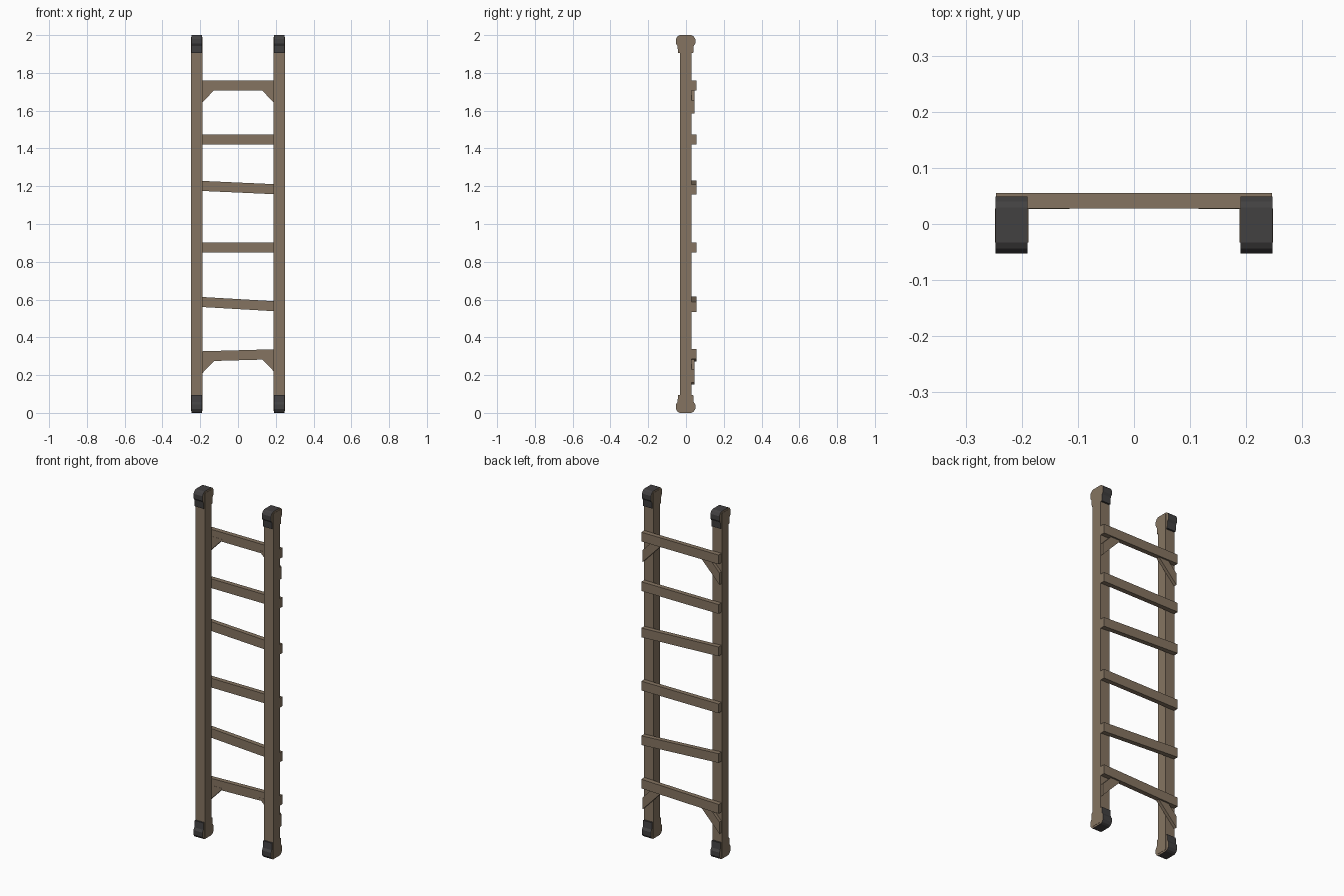
import bpy, bmesh, math

if "Cube" in bpy.data.objects:
    bpy.data.objects.remove(bpy.data.objects["Cube"])


def material(name, rgb):
    m = bpy.data.materials.new(name)
    m.diffuse_color = (*rgb, 1)
    m.use_nodes = True
    m.node_tree.nodes["Principled BSDF"].inputs["Base Color"].default_value = m.diffuse_color
    return m


WOOD = material("weathered wood", (0.235, 0.175, 0.12))
DARK = material("dark rubber", (0.055, 0.052, 0.053))


def prism(name, pts, axis, lo, hi, mats):
    """Extrude a 2D profile: axis 'x' uses (y, z) points, axis 'y' uses (x, z)."""
    bm = bmesh.new()

    def place(p, t):
        return (t, p[0], p[1]) if axis == 'x' else (p[0], t, p[1])
    a = [bm.verts.new(place(p, lo)) for p in pts]
    b = [bm.verts.new(place(p, hi)) for p in pts]
    n = len(pts)
    bm.faces.new(a)
    bm.faces.new(b)
    for i in range(n):
        j = (i + 1) % n
        bm.faces.new((a[i], a[j], b[j], b[i]))
    bmesh.ops.recalc_face_normals(bm, faces=bm.faces)
    if len(mats) > 1:  # wood on the flat sides, dark around the rim
        for f in bm.faces:
            f.material_index = 0 if abs(f.normal.x) > 0.9 else 1
    me = bpy.data.meshes.new(name)
    bm.to_mesh(me)
    bm.free()
    for m in mats:
        me.materials.append(m)
    ob = bpy.data.objects.new(name, me)
    bpy.context.collection.objects.link(ob)
    return ob


# half outline of an end cap: (y offset, distance from the ladder end)
CAP = [(0.040, 0.096), (0.043, 0.058), (0.051, 0.045), (0.051, 0.020),
       (0.042, 0.006), (0.031, 0.0)]
CAP = CAP + [(-y, d) for y, d in reversed(CAP)]

# side rails with a cap on each end
for side, s in (("left", -1), ("right", 1)):
    x0, x1 = sorted((s * 0.188, s * 0.248))
    prism(f"{side}_rail", [(-0.033, 0.01), (0.028, 0.01), (0.028, 1.99), (-0.033, 1.99)],
          'x', x0, x1, [WOOD])
    for end in ("bottom", "top"):
        pts = [(y - 0.002, d if end == "bottom" else 2 - d) for y, d in CAP]
        prism(f"{side}_{end}_cap", pts, 'x', x0 + 0.0015, x1 - 0.0015, [WOOD, DARK])

# rungs nailed to the back: (centre height, rise per unit x)
RUNGS = [(0.305, 0.028), (0.576, -0.058), (0.876, 0), (1.193, -0.045), (1.448, 0), (1.733, 0)]
for i, (z, k) in enumerate(RUNGS):
    w, h = 0.246, 0.0265
    prism(f"rung_{i + 1}", [(-w, z - k * w - h), (w, z + k * w - h),
                            (w, z + k * w + h), (-w, z - k * w + h)],
          'y', 0.028, 0.055, [WOOD])

# diagonal braces under the lowest and highest rungs
for label, (z, k) in (("lower", RUNGS[0]), ("upper", RUNGS[-1])):
    for side, s in (("left", -1), ("right", 1)):
        b = z + s * k * 0.19 - 0.0265  # underside of the rung here
        pts = [(s * 0.245, b - 0.122), (s * 0.245, b - 0.054),
               (s * 0.180, b + 0.014), (s * 0.115, b + 0.014)]
        prism(f"{label}_{side}_brace", pts, 'y', 0.027, 0.046, [WOOD])
